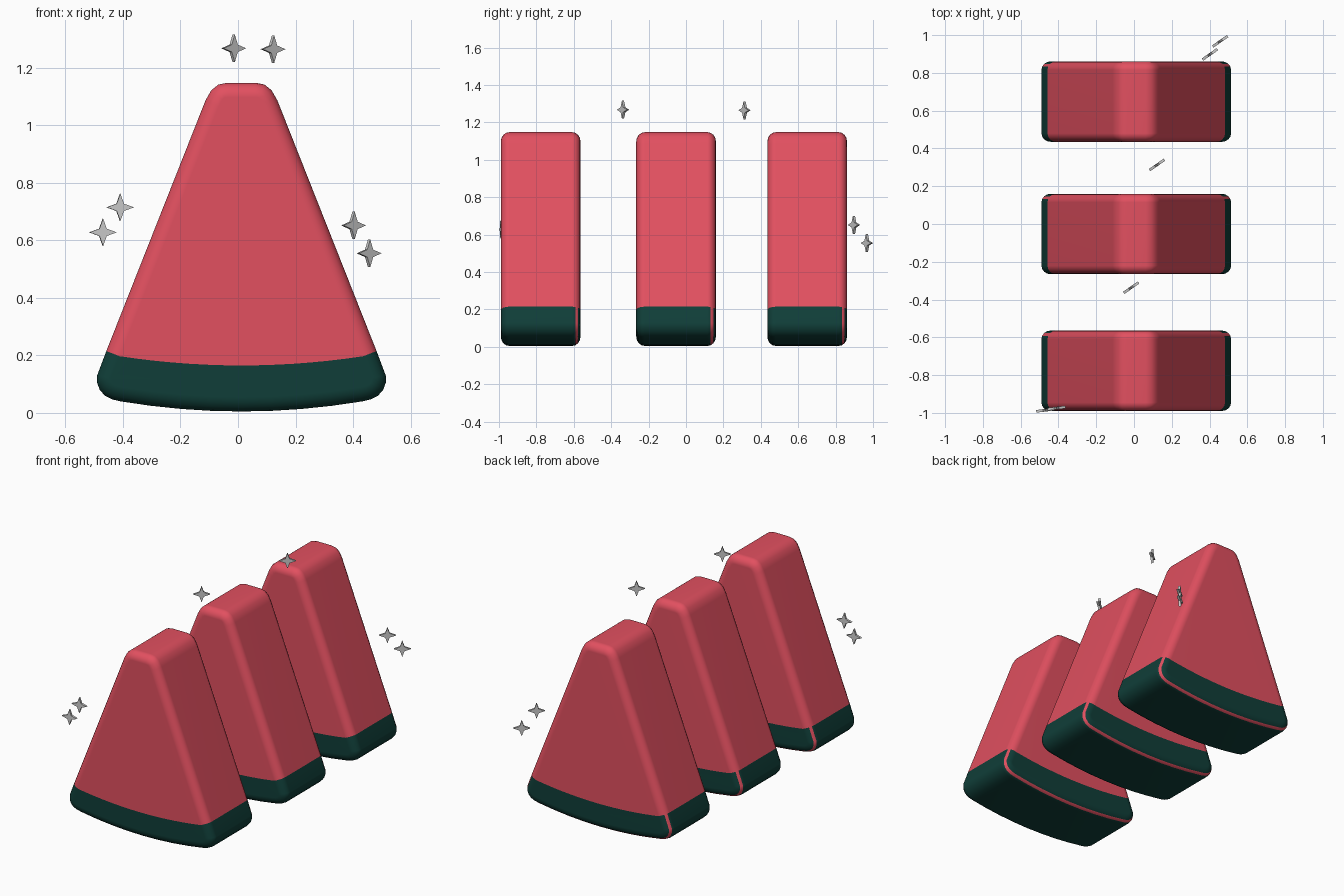
import bpy, bmesh, math
from mathutils import Vector

if "Cube" in bpy.data.objects:
    bpy.data.objects.remove(bpy.data.objects["Cube"])


def material(name, rgb):
    m = bpy.data.materials.new(name)
    m.diffuse_color = (*rgb, 1)
    m.use_nodes = True
    m.node_tree.nodes["Principled BSDF"].inputs["Base Color"].default_value = m.diffuse_color
    return m


RED = material("melon red", (0.76, 0.08, 0.117))
GREEN = material("rind green", (0.005, 0.048, 0.04))
GREY = material("sparkle grey", (0.6, 0.6, 0.6))


def add_object(name, mesh, loc, angle=0):
    ob = bpy.data.objects.new(name, mesh)
    bpy.context.collection.objects.link(ob)
    ob.location = loc
    ob.rotation_euler.z = angle
    return ob


def finish(bm, name, mats, smooth):
    bmesh.ops.recalc_face_normals(bm, faces=bm.faces)
    for f in bm.faces:
        f.smooth = smooth
    mesh = bpy.data.meshes.new(name)
    bm.to_mesh(mesh)
    bm.free()
    for m in mats:
        mesh.materials.append(m)
    return mesh


# Right half of the wedge outline (x, z), from tip to bottom
SPLIT = 4  # outline point where flesh meets rind
half = [(0.05, 1.148), (0.08, 1.142), (0.105, 1.122), (0.125, 1.087),
        (0.47, 0.215), (0.502, 0.13), (0.502, 0.105), (0.493, 0.08),
        (0.475, 0.06), (0.45, 0.047), (0.42, 0.04)]
half += [(x, 0.005 + 0.035 * (x / 0.42) ** 2) for x in (0.315, 0.21, 0.105)]
outline = [Vector(p) for p in half + [(0, 0.005)] + [(-x, z) for x, z in reversed(half)]]
N = len(outline)


def inset(d):
    pts = []
    for i, p in enumerate(outline):
        a = (p - outline[i - 1]).normalized()
        b = (outline[(i + 1) % N] - p).normalized()
        t = (a + b).normalized()
        pts.append(p + Vector((t.y, -t.x)) * d)
    return pts


def slice_mesh():
    bm = bmesh.new()
    h, depth, width, seg = 0.213, 0.045, 0.05, 4
    levels = []
    for k in range(seg + 1):
        a = math.radians(90) * k / seg
        levels.append((-h + depth * (1 - math.cos(a)), width * (1 - math.sin(a))))
    levels += [(-y, d) for y, d in reversed(levels)]
    rings = [[bm.verts.new((p.x, y, p.y)) for p in inset(d)] for y, d in levels]
    # Rounded rim, with a thin red band near the back edge
    for r in range(len(rings) - 1):
        for i in range(N):
            j = (i + 1) % N
            f = bm.faces.new((rings[r][i], rings[r][j], rings[r + 1][j], rings[r + 1][i]))
            f.material_index = int(SPLIT <= i < N - 1 - SPLIT and r != seg + 2)
    # Front and back caps, each split by the curved rind line
    for ring in (rings[0], rings[-1]):
        right, left = ring[SPLIT], ring[N - 1 - SPLIT]
        arc = []
        for k in range(1, 14):
            t = 1 - 2 * k / 14
            z = 0.165 + (right.co.z - 0.165) * t * t
            arc.append(bm.verts.new((right.co.x * t, right.co.y, z)))
        bm.faces.new(ring[N - 1 - SPLIT:] + ring[:SPLIT + 1] + arc)
        f = bm.faces.new(ring[SPLIT:N - SPLIT] + arc[::-1])
        f.material_index = 1
    return finish(bm, "melon_slice", (RED, GREEN), True)


def star_mesh():
    bm = bmesh.new()
    sides = []
    for y in (-0.007, 0.007):
        ring = []
        for k in range(8):
            r = 0.018 if k % 2 else 0.048
            a = k * math.pi / 4
            ring.append(bm.verts.new((r * math.cos(a), y, r * math.sin(a))))
        # Fan faces around the middle
        c = bm.verts.new((0, y, 0))
        for k in range(8):
            bm.faces.new((c, ring[k], ring[(k + 1) % 8]))
        sides.append(ring)
    for k in range(8):
        j = (k + 1) % 8
        bm.faces.new((sides[0][k], sides[0][j], sides[1][j], sides[1][k]))
    return finish(bm, "sparkle", (GREY,), False)


# Three slices in a row
wedge = slice_mesh()
for name, y in (("front_slice", -0.777), ("middle_slice", -0.053), ("back_slice", 0.648)):
    ob = add_object(name, wedge, (0.012, y, 0))
    ob.modifiers.new("flat_caps", 'WEIGHTED_NORMAL')

# Sparkles around the slices
star = star_mesh()
for i, (x, y, z, deg) in enumerate((
        (-0.015, -0.337, 1.268, 35), (0.122, 0.313, 1.265, 35),
        (0.402, 0.898, 0.652, 35), (0.456, 0.967, 0.555, 35),
        (-0.41, -0.975, 0.715, 7), (-0.47, -0.986, 0.628, 7))):
    add_object(f"sparkle_{i + 1}", star, (x, y, z), math.radians(deg))
